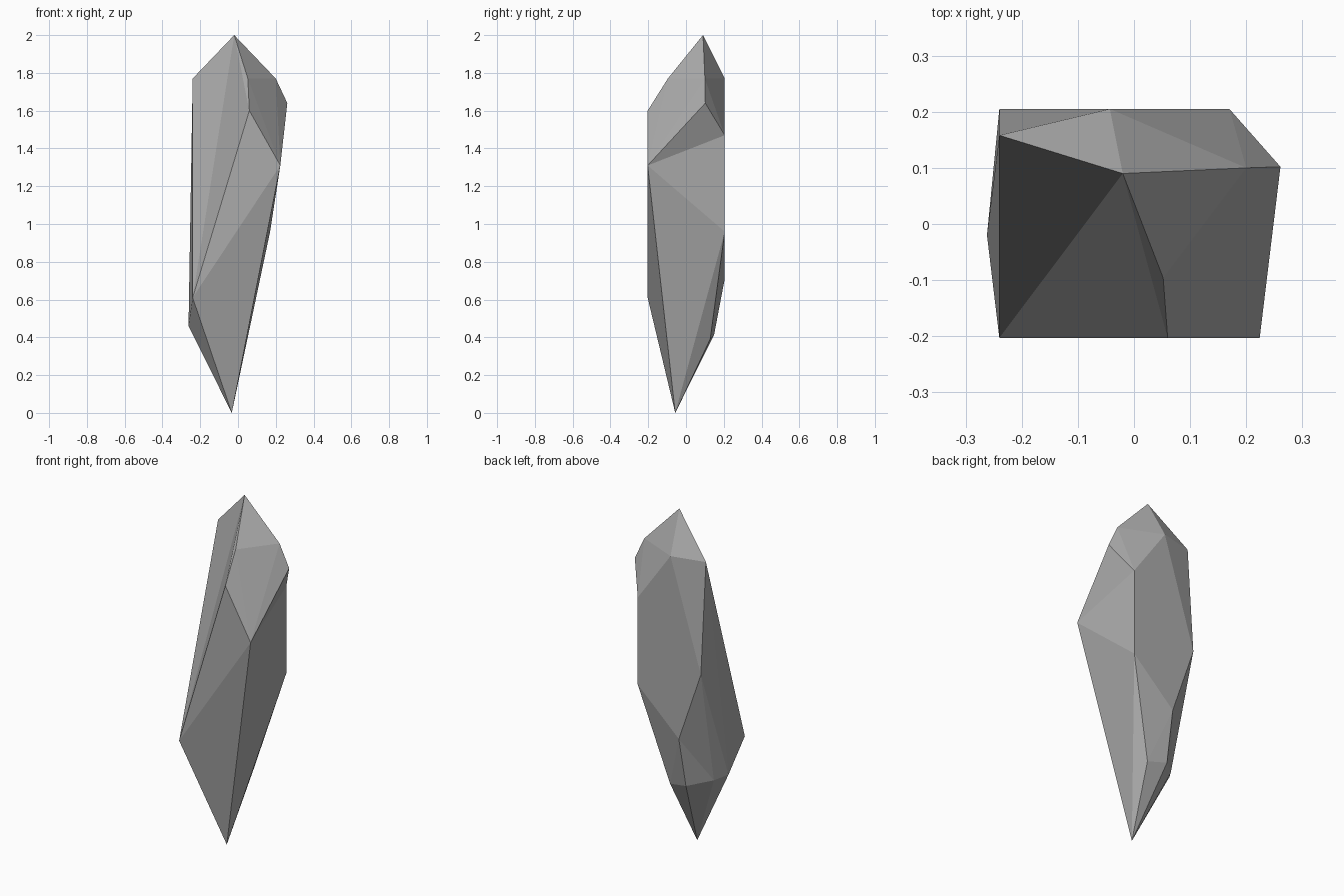
import bpy, bmesh

if "Cube" in bpy.data.objects:
    bpy.data.objects.remove(bpy.data.objects["Cube"])

# Corner points of the faceted shard, from tip to foot
corners = [
    (-0.02, 0.09, 2.0),                                                   # tip
    (-0.24, 0.158, 1.77), (0.052, -0.096, 1.77),                          # upper shoulder
    (-0.043, 0.205, 1.77), (0.20, 0.10, 1.77),
    (0.261, 0.102, 1.64), (0.06, -0.203, 1.60),                           # lower shoulder
    (0.17, 0.205, 1.47), (0.224, -0.203, 1.31),
    (-0.24, 0.205, 1.125), (0.17, 0.205, 0.96),                           # body
    (-0.097, 0.205, 0.71), (-0.24, -0.203, 0.61),
    (-0.262, -0.02, 0.46), (-0.215, 0.048, 0.44),                         # taper
    (-0.104, 0.149, 0.415), (0.014, 0.128, 0.39),
    (-0.033, -0.057, 0.0),                                                # foot
]

# Wrap the corners in one flat-faced skin
bm = bmesh.new()
verts = [bm.verts.new(co) for co in corners]
bmesh.ops.convex_hull(bm, input=verts)

# Turn a few diagonals inward for the chipped, slightly hollow facets
for a, b in [(1, 6), (5, 10), (9, 15)]:
    edge = bm.edges.get((verts[a], verts[b]))
    if edge:
        bmesh.utils.edge_rotate(edge, True)
bmesh.ops.recalc_face_normals(bm, faces=bm.faces)

mesh = bpy.data.meshes.new("stone_shard")
bm.to_mesh(mesh)
bm.free()
shard = bpy.data.objects.new("stone_shard", mesh)
bpy.context.collection.objects.link(shard)

# Dark grey stone
stone = bpy.data.materials.new("dark_stone")
stone.diffuse_color = (0.41, 0.41, 0.41, 1)
stone.use_nodes = True
stone.node_tree.nodes["Principled BSDF"].inputs["Base Color"].default_value = stone.diffuse_color
mesh.materials.append(stone)
